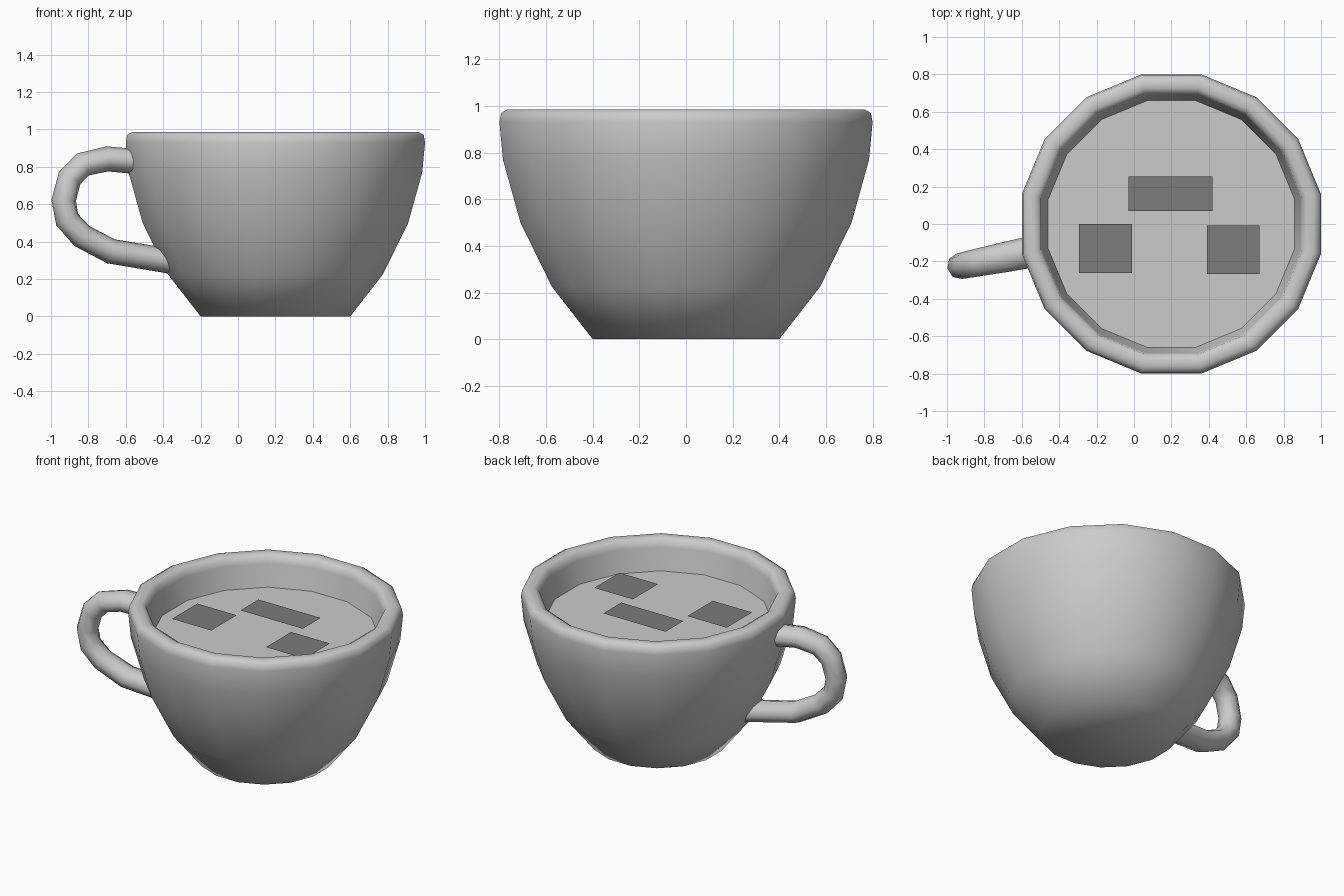
import bpy, bmesh, math
from mathutils import Vector

cube = bpy.data.objects.get("Cube")
if cube:
    bpy.data.objects.remove(cube)

CX = 0.2                      # cup axis
SIDES = 16
HALF = math.pi / SIDES


def material(name, value):
    m = bpy.data.materials.new(name)
    m.use_nodes = True
    colour = (value, value, value, 1)
    m.diffuse_color = colour
    m.node_tree.nodes["Principled BSDF"].inputs["Base Color"].default_value = colour
    return m


def finish(name, bm, mat, smooth=None):
    bmesh.ops.recalc_face_normals(bm, faces=bm.faces)
    mesh = bpy.data.meshes.new(name)
    bm.to_mesh(mesh)
    bm.free()
    mesh.materials.append(mat)
    ob = bpy.data.objects.new(name, mesh)
    bpy.context.collection.objects.link(ob)
    if smooth:
        bpy.ops.object.select_all(action='DESELECT')
        ob.select_set(True)
        bpy.context.view_layer.objects.active = ob
        bpy.ops.object.shade_smooth_by_angle(angle=math.radians(smooth))
    return ob


def ring(bm, apothem, z):
    r = apothem / math.cos(HALF)
    return [bm.verts.new((CX + r * math.cos((2 * i + 1) * HALF),
                          r * math.sin((2 * i + 1) * HALF), z)) for i in range(SIDES)]


def bridge(bm, a, b):
    n = len(a)
    for i in range(n):
        bm.faces.new((a[i], a[(i + 1) % n], b[(i + 1) % n], b[i]))


ceramic = material("grey ceramic", 0.6)
drink = material("grey drink", 0.6)
dark = material("dark grey", 0.2)

# Cup: outer wall, rounded rim, inner wall and floor
profile = [(0.4, 0), (0.575, 0.225), (0.71, 0.5), (0.785, 0.77), (0.8, 0.93),
           (0.793, 0.97), (0.765, 0.986), (0.725, 0.986), (0.698, 0.97),
           (0.69, 0.93), (0.655, 0.77), (0.59, 0.5), (0.42, 0.2)]
bm = bmesh.new()
rings = [ring(bm, r, z) for r, z in profile]
for a, b in zip(rings, rings[1:]):
    bridge(bm, a, b)
bm.faces.new(rings[0])
bm.faces.new(rings[-1])
finish("cup", bm, ceramic, 70)

# Drink surface
bm = bmesh.new()
bm.faces.new(ring(bm, 0.659, 0.79))
finish("drink", bm, drink)

# Handle: tapered eight-sided tube swept in a plane through the cup axis
path = [(-0.53, 0.827), (-0.7, 0.842), (-0.83, 0.812), (-0.9, 0.74), (-0.932, 0.62),
        (-0.913, 0.517), (-0.835, 0.43), (-0.68, 0.348), (-0.33, 0.29)]
out = Vector((-math.cos(HALF), -math.sin(HALF), 0))
side = Vector((-out.y, out.x, 0))
up = Vector((0, 0, 1))
pts = [Vector((CX, 0, 0)) + out * ((CX - x) / math.cos(HALF)) + up * z for x, z in path]
bm = bmesh.new()
tube = []
for i, p in enumerate(pts):
    before = (p - pts[max(i - 1, 0)]).normalized()
    after = (pts[min(i + 1, len(pts) - 1)] - p).normalized()
    normal = (before + after).normalized().cross(side)
    spread = 0.07 + 0.015 * min(1, (path[i][0] + 0.93) / 0.33)
    tube.append([bm.verts.new(p + normal * 0.067 * math.cos(t) + side * spread * math.sin(t))
                 for t in (k * math.pi / 4 for k in range(8))])
for a, b in zip(tube, tube[1:]):
    bridge(bm, a, b)
bm.faces.new(tube[0])
bm.faces.new(tube[-1])
finish("handle", bm, ceramic, 60)

# Face plates floating just above the drink
for name, x0, x1, y0, y1 in (("mouth", -0.03, 0.42, 0.07, 0.255),
                             ("right_eye", -0.295, -0.01, -0.262, 0),
                             ("left_eye", 0.39, 0.67, -0.267, -0.007)):
    bm = bmesh.new()
    bm.faces.new([bm.verts.new((x, y, 0.863))
                  for x, y in ((x0, y0), (x1, y0), (x1, y1), (x0, y1))])
    finish(name, bm, dark)
